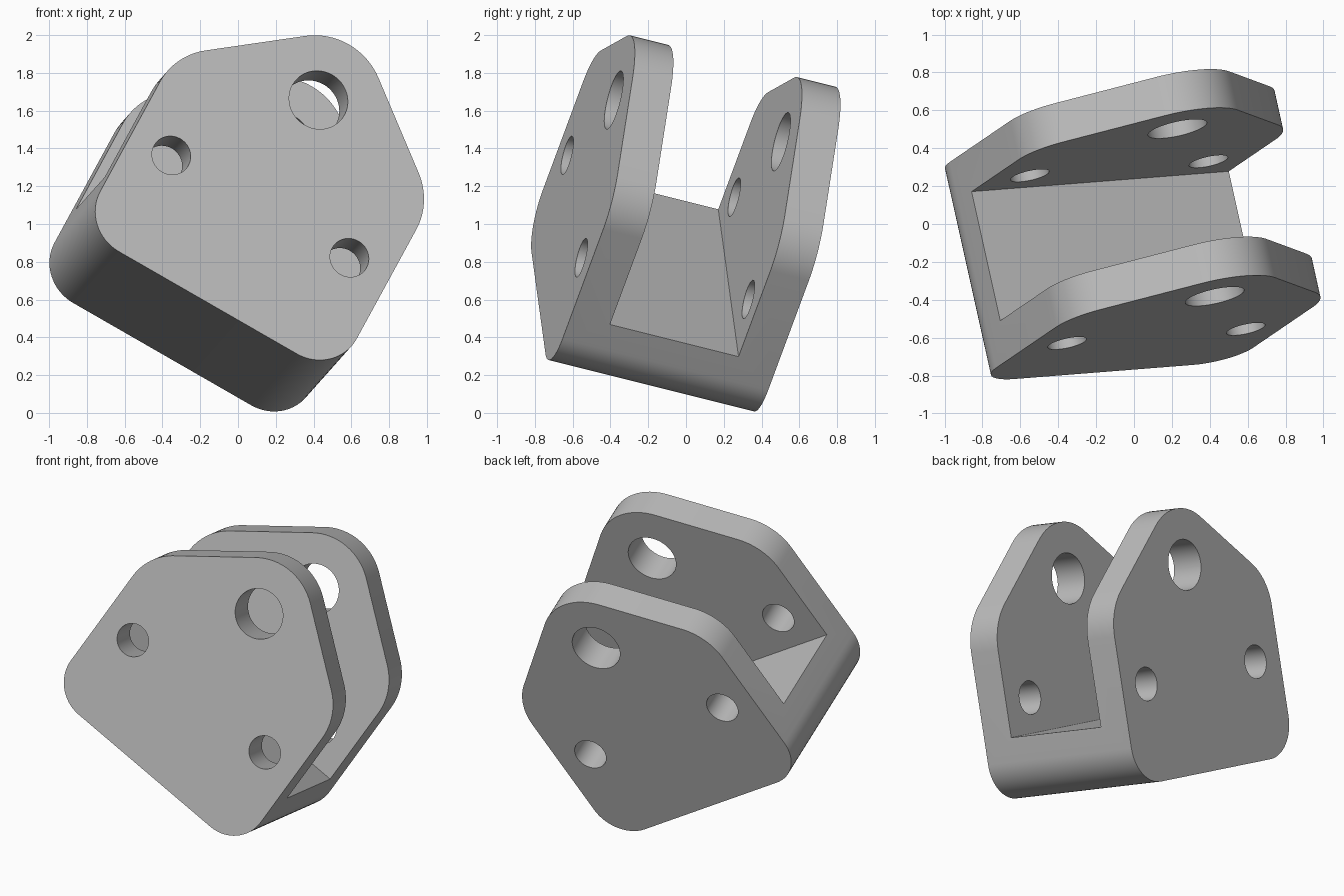
import bpy, bmesh, math
from mathutils import Vector, Matrix

cube = bpy.data.objects.get("Cube")
if cube:
    bpy.data.objects.remove(cube, do_unlink=True)

WIDTH = 1.148       # across both cheeks
CHEEK = 0.215       # cheek thickness
HALF = 0.785        # half length of the base
BOTTOM, FLOOR = -0.61, -0.22
SHOULDER, APEX = 0.494, 1.13

metal = bpy.data.materials.new("plain grey")
metal.use_nodes = True
GREY = (0.5, 0.5, 0.5, 1)
metal.diffuse_color = GREY
metal.node_tree.nodes["Principled BSDF"].inputs["Base Color"].default_value = GREY


def rounded(corners, steps=16):
    """Replace each (x, z, radius) corner with a tangent arc."""
    points = []
    for i, (x, z, r) in enumerate(corners):
        p = Vector((x, z))
        d1 = (Vector(corners[i - 1][:2]) - p).normalized()
        d2 = (Vector(corners[(i + 1) % len(corners)][:2]) - p).normalized()
        half = d1.angle(d2) / 2
        centre = p + (d1 + d2).normalized() * r / math.sin(half)
        start = p + d1 * r / math.tan(half) - centre
        sweep = math.pi - 2 * half
        for k in range(steps + 1):
            t = sweep * k / steps
            c, s = math.cos(t), math.sin(t)
            points.append(centre + Vector((c * start.x - s * start.y,
                                           s * start.x + c * start.y)))
    return points


def prism(name, outline, y0, y1):
    """Extrude an x-z outline along y."""
    bm = bmesh.new()
    face = bm.faces.new([bm.verts.new((x, y0, z)) for x, z in outline])
    new = bmesh.ops.extrude_face_region(bm, geom=[face])["geom"]
    bmesh.ops.translate(bm, vec=(0, y1 - y0, 0),
                        verts=[g for g in new if isinstance(g, bmesh.types.BMVert)])
    bmesh.ops.recalc_face_normals(bm, faces=bm.faces)
    mesh = bpy.data.meshes.new(name)
    bm.to_mesh(mesh)
    bm.free()
    mesh.materials.append(metal)
    obj = bpy.data.objects.new(name, mesh)
    bpy.context.collection.objects.link(obj)
    return obj


def circle(x, z, r, n=64):
    return [(x + r * math.cos(2 * math.pi * k / n),
             z + r * math.sin(2 * math.pi * k / n)) for k in range(n)]


# Solid body with the side profile
bracket = prism("clevis_bracket", rounded([
    (-HALF, BOTTOM, 0.24), (HALF, BOTTOM, 0.24), (HALF, SHOULDER, 0.36),
    (0, APEX, 0.355), (-HALF, SHOULDER, 0.36)]), 0, WIDTH)

# Slot between the cheeks, pivot hole and two bolt holes
slot = [(-1, FLOOR), (1, FLOOR), (1, 2), (-1, 2)]
cutters = [prism("slot_cutter", slot, CHEEK, WIDTH - CHEEK)]
for x, z, r in [(0, 0.676, 0.159), (-0.545, 0, 0.105), (0.545, 0, 0.105)]:
    cutters.append(prism("hole_cutter", circle(x, z, r), -0.2, WIDTH + 0.2))

bpy.ops.object.select_all(action='DESELECT')
bracket.select_set(True)
bpy.context.view_layer.objects.active = bracket
for cutter in cutters:
    cutter.hide_render = True
    mod = bracket.modifiers.new("cut", 'BOOLEAN')
    mod.operation, mod.solver, mod.object = 'DIFFERENCE', 'EXACT', cutter
    bpy.ops.object.modifier_apply(modifier=mod.name)
    bpy.data.objects.remove(cutter, do_unlink=True)

bpy.ops.object.shade_smooth_by_angle(angle=math.radians(30))

# Tilted pose: length, width and height axes of the bracket
across = Vector((-0.211, 0.948, -0.237)).normalized()
along = Vector((0.866, 0.0684, -0.4976))
along = (along - across * along.dot(across)).normalized()
up = along.cross(across)
pose = Matrix((along, across, up)).transposed().to_4x4()
pose.translation = (0.1185, -0.592, 1.0925)
bracket.matrix_world = pose
